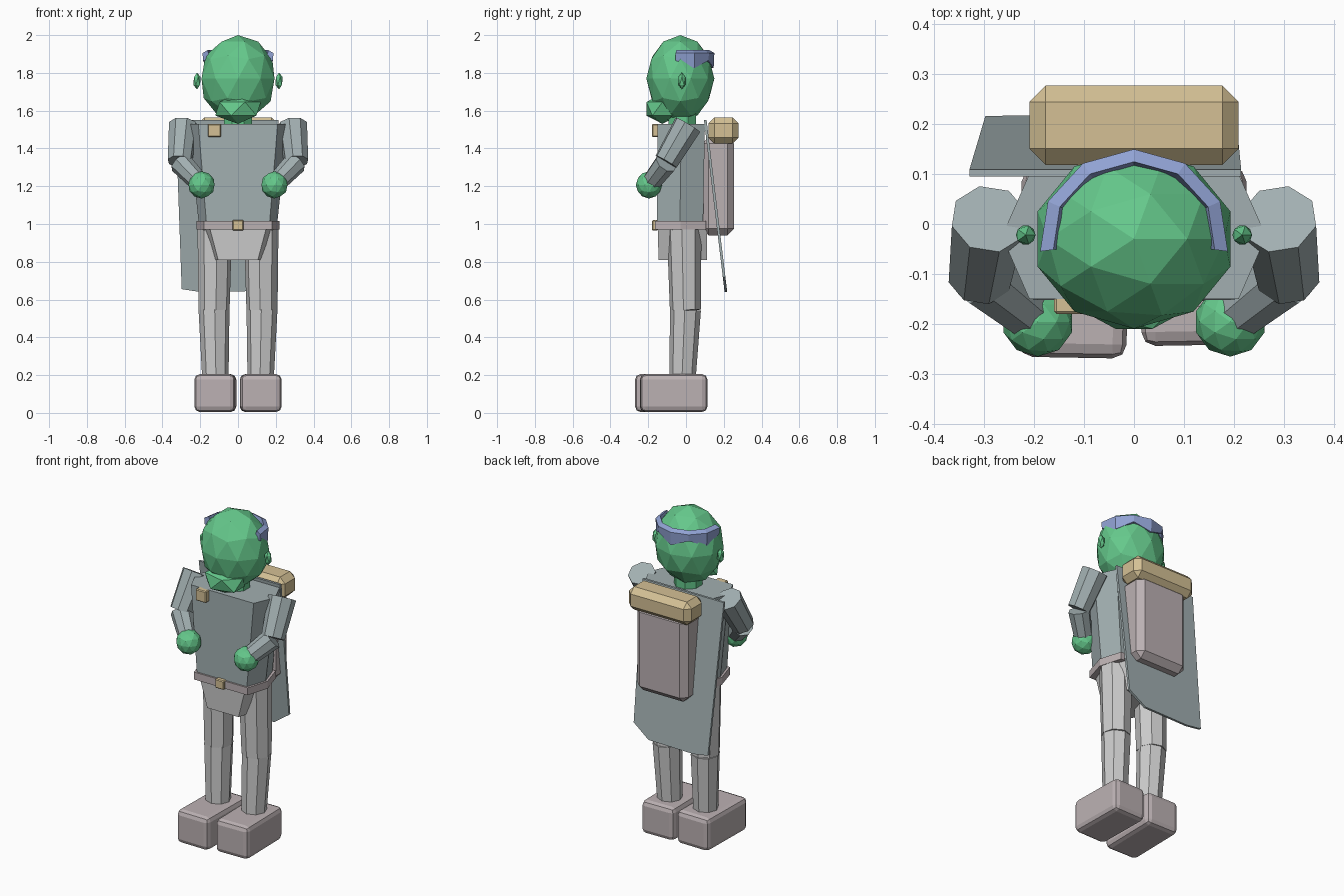
import bpy, bmesh, math
from mathutils import Vector, Matrix

if "Cube" in bpy.data.objects:
    bpy.data.objects.remove(bpy.data.objects["Cube"])

def mat(name, c):
    m = bpy.data.materials.new(name)
    m.diffuse_color = (*c, 1)
    m.use_nodes = True
    m.node_tree.nodes["Principled BSDF"].inputs["Base Color"].default_value = m.diffuse_color
    return m

GREEN = mat("green_skin", (0.13, 0.58, 0.26))
CLOTH = mat("teal_grey_cloth", (0.36, 0.43, 0.44))
LEATHER = mat("mauve_leather", (0.50, 0.44, 0.45))
TAN = mat("tan", (0.66, 0.53, 0.30))
BLUE = mat("blue", (0.28, 0.36, 0.65))

def finish(name, bm, material=None):
    bmesh.ops.recalc_face_normals(bm, faces=bm.faces)
    me = bpy.data.meshes.new(name)
    bm.to_mesh(me)
    bm.free()
    ob = bpy.data.objects.new(name, me)
    bpy.context.collection.objects.link(ob)
    if material:
        me.materials.append(material)
    return ob

def loft(name, rings, material=None):
    bm = bmesh.new()
    rows = [[bm.verts.new(p) for p in r] for r in rings]
    n = len(rows[0])
    for a, b in zip(rows, rows[1:]):
        for i in range(n):
            j = (i + 1) % n
            bm.faces.new((a[i], a[j], b[j], b[i]))
    bm.faces.new(rows[0])
    bm.faces.new(rows[-1])
    return finish(name, bm, material)

def hexagon(z, side, face, front, back):
    m = (front + back) / 2
    return [(side, m, z), (face, back, z), (-face, back, z),
            (-side, m, z), (-face, front, z), (face, front, z)]

def limb(name, p, q, r1, r2, material=None):
    p, q = Vector(p), Vector(q)
    d = q - p
    bm = bmesh.new()
    bmesh.ops.create_cone(bm, cap_ends=True, segments=8, radius1=r1, radius2=r2, depth=d.length,
                          matrix=Matrix.Translation((p + q) / 2) @ d.to_track_quat('Z', 'Y').to_matrix().to_4x4()
                          @ Matrix.Rotation(math.pi / 8, 4, 'Z'))
    return finish(name, bm, material)

def ball(name, c, r, sub, material):
    bm = bmesh.new()
    bmesh.ops.create_icosphere(bm, subdivisions=sub, radius=1,
                               matrix=Matrix.Translation(c) @ Matrix.Diagonal((*r, 1)))
    return finish(name, bm, material)

def box(name, lo, hi, bevel=0, material=None, segments=1, turn=0):
    lo, hi = Vector(lo), Vector(hi)
    bm = bmesh.new()
    bmesh.ops.create_cube(bm, size=1, matrix=Matrix.Diagonal((*(hi - lo), 1)))
    if bevel:
        bmesh.ops.bevel(bm, geom=bm.edges[:], offset=bevel, segments=segments,
                        profile=0.5, affect='EDGES')
    ob = finish(name, bm, material)
    ob.location = (lo + hi) / 2
    ob.rotation_euler.z = turn
    return ob

# Head, jaw, neck
ball("head", (0, -0.03, 1.77), (0.203, 0.18, 0.23), 2, GREEN)
ball("beard", (0, -0.125, 1.61), (0.135, 0.10, 0.08), 1, GREEN)
limb("neck", (0, -0.02, 1.48), (0, -0.02, 1.60), 0.08, 0.08, GREEN)

# Headband around the back of the head
rings = []
for i in range(7):
    a = math.radians(-8 + 196 * i / 6)
    def pt(s, z):
        return (0.19 * s * math.cos(a), -0.03 + 0.18 * s * math.sin(a), z)
    low = 1.865 if i % 2 == 0 else 1.825
    rings.append([pt(0.98, low), pt(1.0, 1.905), pt(0.86, 1.92), pt(0.75, low)])
loft("headband", rings, BLUE)

# Torso, hips, belt
loft("torso", [hexagon(0.98, 0.205, 0.165, -0.155, 0.09),
               hexagon(1.53, 0.265, 0.21, -0.15, 0.10)], CLOTH)
loft("hips", [hexagon(0.81, 0.14, 0.105, -0.145, 0.11),
              hexagon(0.98, 0.20, 0.15, -0.15, 0.11)])
loft("belt", [hexagon(0.97, 0.22, 0.18, -0.165, 0.105),
              hexagon(1.015, 0.22, 0.18, -0.165, 0.105)], LEATHER)
box("belt_buckle", (-0.03, -0.18, 0.965), (0.03, -0.15, 1.02), 0.005, TAN)
box("chest_clasp", (-0.16, -0.18, 1.46), (-0.09, -0.14, 1.53), 0.005, TAN)

# Paired parts
for s, side in ((-1, "left"), (1, "right")):
    ball(side + "_ear", (s * 0.217, -0.022, 1.757), (0.022, 0.022, 0.045), 1, GREEN)
    limb(side + "_upper_arm", (s * 0.29, 0.01, 1.525), (s * 0.308, -0.105, 1.33), 0.078, 0.066, CLOTH)
    limb(side + "_forearm", (s * 0.305, -0.105, 1.325), (s * 0.205, -0.185, 1.22), 0.062, 0.052, CLOTH)
    ball(side + "_hand", (s * 0.193, -0.196, 1.207), (0.072, 0.07, 0.072), 2, GREEN)
    limb(side + "_thigh", (s * 0.123, -0.01, 0.97), (s * 0.127, -0.003, 0.545), 0.092, 0.083)
    limb(side + "_shin", (s * 0.127, -0.003, 0.545), (s * 0.12, -0.018, 0.19), 0.082, 0.07)
    front = -0.268 if s < 0 else -0.243
    box(side + "_shoe", (s * 0.12 - 0.108, front, 0.005), (s * 0.12 + 0.108, 0.112, 0.205),
        0.028, LEATHER, 2, math.radians(-1 if s < 0 else 1))

# Cape: thin slanted panel
def cape_y(z):
    return 0.095 + (1.55 - z) * 0.12
outline = [(-0.33, 1.55), (0.215, 1.55), (0.205, 0.72), (0.10, 0.645), (-0.20, 0.64), (-0.298, 0.655)]
loft("cape", [[(x, cape_y(z) + d, z) for x, z in outline] for d in (0, 0.014)], CLOTH)

# Backpack and bedroll
box("backpack", (-0.17, 0.085, 0.94), (0.17, 0.255, 1.46), 0.035, LEATHER)
box("bedroll", (-0.21, 0.118, 1.425), (0.21, 0.278, 1.565), 0.033, TAN)
